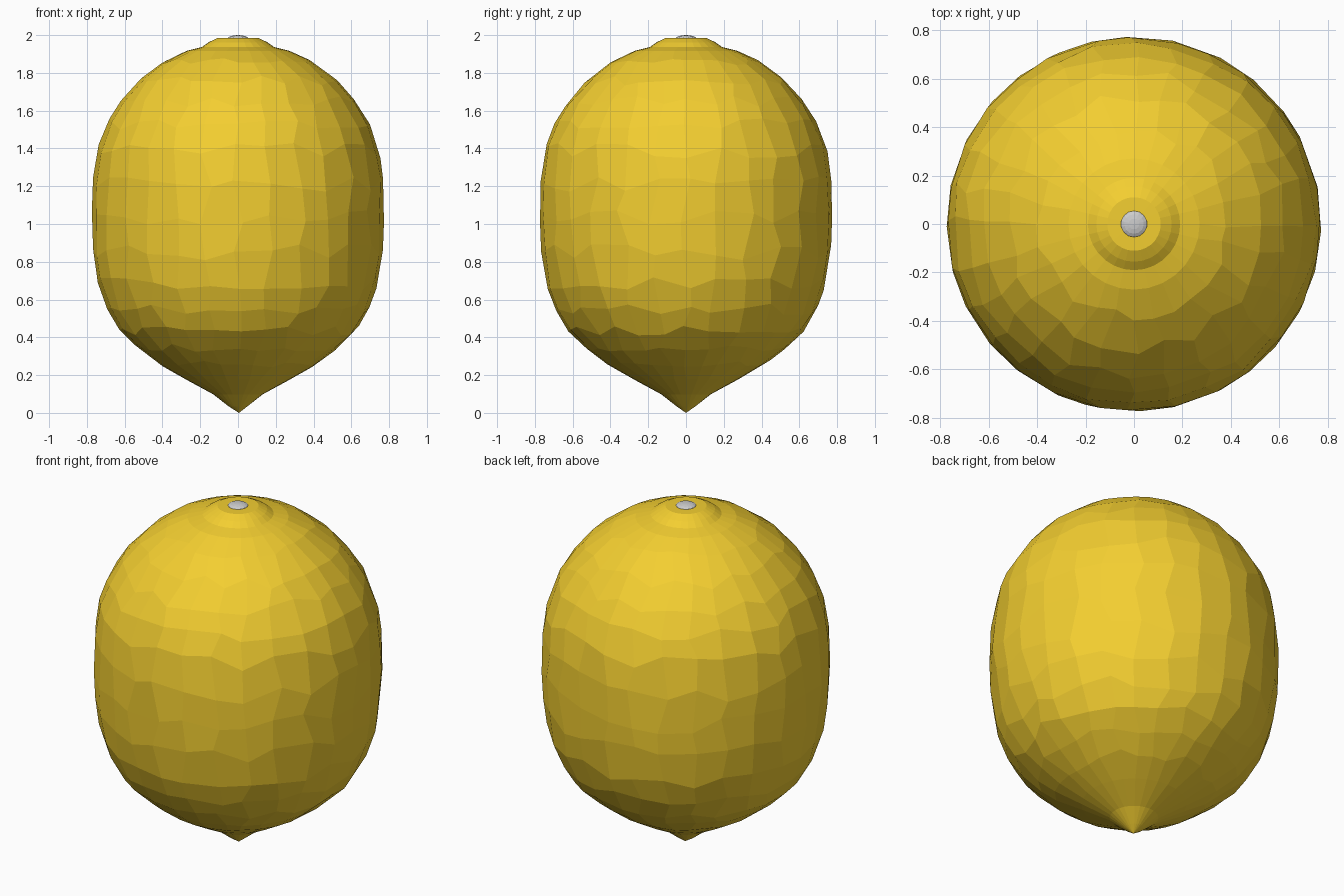
import bpy, bmesh, math, random

if "Cube" in bpy.data.objects:
    bpy.data.objects.remove(bpy.data.objects["Cube"])

random.seed(4)


def material(name, rgb):
    m = bpy.data.materials.new(name)
    m.diffuse_color = (*rgb, 1)
    m.use_nodes = True
    m.node_tree.nodes["Principled BSDF"].inputs["Base Color"].default_value = m.diffuse_color
    return m


def link(name, bm, mat=None):
    bmesh.ops.recalc_face_normals(bm, faces=bm.faces)
    me = bpy.data.meshes.new(name)
    bm.to_mesh(me)
    bm.free()
    ob = bpy.data.objects.new(name, me)
    bpy.context.collection.objects.link(ob)
    if mat:
        me.materials.append(mat)
    return ob


# Fruit profile (radius, height): pointed tip at the bottom, collar at the top
profile = [(0.05, 0.035), (0.13, 0.098), (0.28, 0.18), (0.42, 0.26), (0.53, 0.345),
           (0.62, 0.43), (0.69, 0.55), (0.738, 0.68), (0.764, 0.85), (0.771, 1.03),
           (0.769, 1.21), (0.745, 1.395), (0.695, 1.53), (0.62, 1.65), (0.525, 1.76),
           (0.385, 1.865), (0.27, 1.917), (0.19, 1.937), (0.155, 1.962), (0.11, 1.984),
           (0.05, 1.985)]


def sample(t):
    t = max(0, min(len(profile) - 1.0001, t))
    i = int(t)
    f = t - i
    a, b = profile[i], profile[i + 1]
    return a[0] + (b[0] - a[0]) * f, a[1] + (b[1] - a[1]) * f


# Fruit body: lathed rings, vertices slid along the surface for uneven facets
SEG = 28
bm = bmesh.new()
rings = []
for i in range(len(profile)):
    ring = []
    loose = 3 <= i <= 15
    for j in range(SEG):
        ang = 2 * math.pi / SEG * (j + (random.uniform(-0.2, 0.2) if loose else 0))
        r, z = sample(i + (random.uniform(-0.25, 0.25) if loose else 0))
        r *= 1.004
        ring.append(bm.verts.new((r * math.cos(ang), r * math.sin(ang), z)))
    rings.append(ring)
for lo, hi in zip(rings, rings[1:]):
    for j in range(SEG):
        k = (j + 1) % SEG
        bm.faces.new((lo[j], lo[k], hi[k], hi[j]))
tip = bm.verts.new((0.005, 0, 0))
crown = bm.verts.new((0, 0, 1.98))
for j in range(SEG):
    k = (j + 1) % SEG
    bm.faces.new((tip, rings[0][k], rings[0][j]))
    bm.faces.new((crown, rings[-1][j], rings[-1][k]))
link("fruit_body", bm, material("yellow_peel", (0.9, 0.62, 0.03)))

# Stem stub: small flattened knob
bm = bmesh.new()
bmesh.ops.create_uvsphere(bm, u_segments=14, v_segments=8, radius=1)
for v in bm.verts:
    v.co = (v.co.x * 0.057, v.co.y * 0.057, 1.98 + v.co.z * 0.02)
link("stem_stub", bm)
